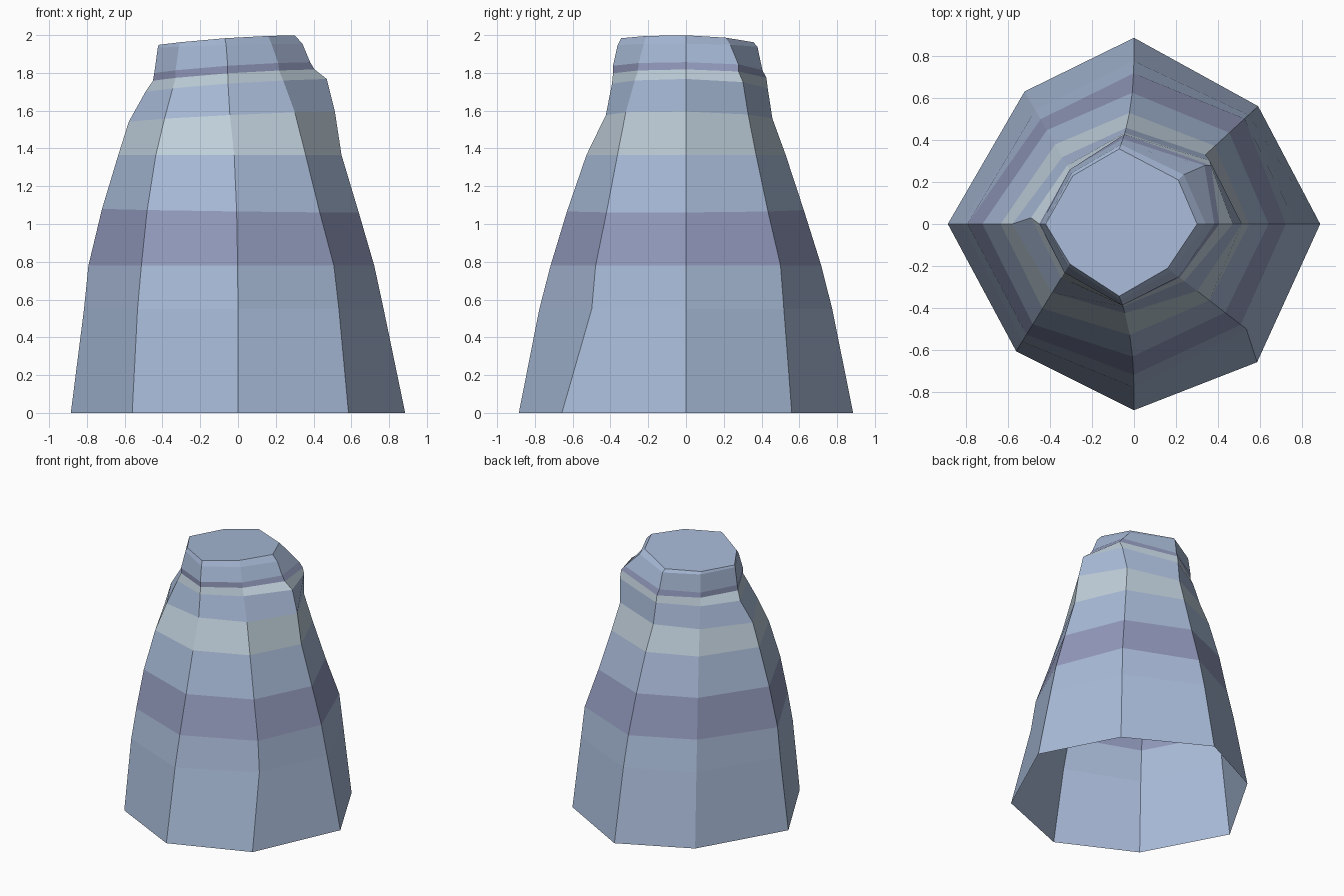
import bpy, bmesh
from mathutils import Vector

if "Cube" in bpy.data.objects:
    bpy.data.objects.remove(bpy.data.objects["Cube"])

# ring heights and how strongly each ring follows the slanted top
HEIGHTS = [0, .55, .78, 1.07, 1.365, 1.57, 1.735, 1.79, 1.83, 1.945, 1.978]
TILT = [0, 0, 0, -.2, 0, .7, 1, 1, 1, .4, 1]

# each ridge runs from a foot corner to a top corner;
# the profile says how far inward it has moved at each ring
RIDGES = [
    ((.885, 0), (.30, 0), [.195, .28, .42, .576, .636, .71, .82, .86, .93]),
    ((.59, .56), (.21, .21), [.12, .17, .36, .54, .66, .71, .72, .75, .93]),
    ((0, .885), (-.07, .357), [.21, .32, .495, .676, .81, .857, .87, .91, .96]),
    ((-.52, .63), (-.29, .23), [.22, .33, .46, .63, .78, .88, .93, .93, .97]),
    ((-.885, 0), (-.42, 0), [.15, .2, .355, .54, .66, .85, .935, .95, .99]),
    ((-.56, -.605), (-.305, -.19), [.11, .19, .31, .49, .67, .84, .9, .9, .97]),
    ((0, -.885), (-.07, -.343), [.2, .31, .47, .66, .85, .91, .92, .92, .965]),
    ((.60, -.55), (.16, -.21), [.15, .21, .38, .55, .68, .82, .87, .88, .96]),
]

# small chips and bulges: (ring, ridge) -> offset; first one flares a foot corner
NUDGES = {
    (0, 7): (-.015, -.107),
    (6, 4): (0, .03),
    (6, 1): (.04, -.01), (7, 1): (.05, -.03), (8, 1): (.03, -.02),
}

# rock strata colours, one per band between rings
COLOURS = {
    "slate": (.39, .49, .68, 1),
    "violet": (.285, .32, .50, 1),
    "pale": (.52, .62, .70, 1),
}
NAMES = list(COLOURS)
BANDS = ["slate", "slate", "violet", "slate", "pale", "slate",
         "pale", "violet", "slate", "slate"]

bm = bmesh.new()

# stacked octagonal rings
rings = []
for i, (h, k) in enumerate(zip(HEIGHTS, TILT)):
    ring = []
    for j, (foot, top, profile) in enumerate(RIDGES):
        t = ([0] + profile + [1])[i]
        p = Vector(foot).lerp(Vector(top), t)
        if foot[0] == 0:                # front and back ridges lean late
            p.x = top[0] * t ** 3
        p += Vector(NUDGES.get((i, j), (0, 0)))
        z = min(2.0, h + k * (.07 * p.x - .03 * p.y))
        ring.append(bm.verts.new((p.x, p.y, z)))
    rings.append(ring)

# side walls in coloured bands, flat cap, open underside
n = len(RIDGES)
for a, b, band in zip(rings, rings[1:], BANDS):
    for j in range(n):
        k = (j + 1) % n
        face = bm.faces.new((a[j], a[k], b[k], b[j]))
        face.material_index = NAMES.index(band)
bm.faces.new(rings[-1])

mesh = bpy.data.meshes.new("rock_pillar")
bm.to_mesh(mesh)
bm.free()
for name, colour in COLOURS.items():
    mat = bpy.data.materials.new(name)
    mat.diffuse_color = colour
    mat.use_nodes = True
    mat.node_tree.nodes["Principled BSDF"].inputs["Base Color"].default_value = mat.diffuse_color
    mesh.materials.append(mat)
pillar = bpy.data.objects.new("rock_pillar", mesh)
bpy.context.collection.objects.link(pillar)
